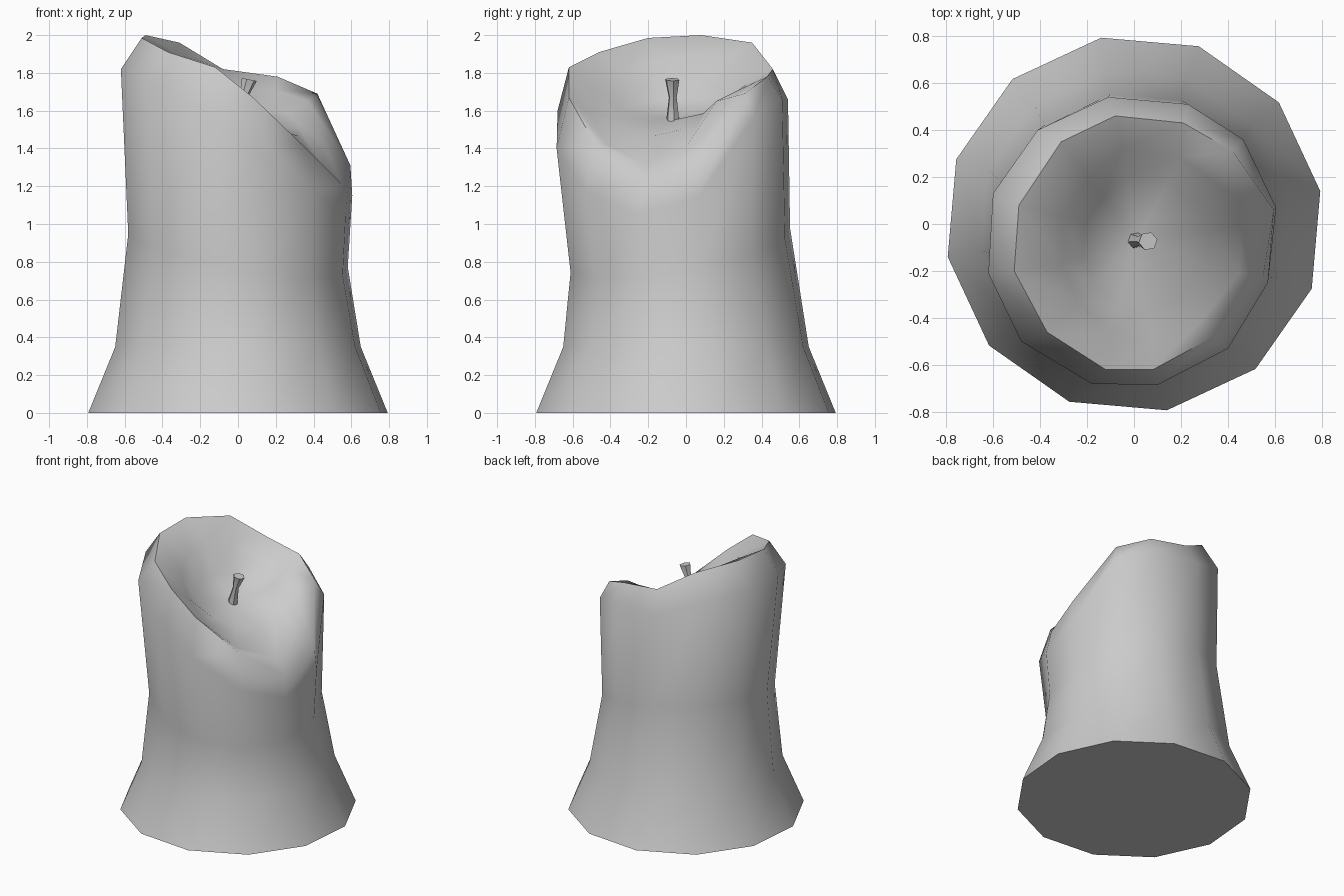
import bpy, bmesh, math
from mathutils import Vector

if "Cube" in bpy.data.objects:
    bpy.data.objects.remove(bpy.data.objects["Cube"])

N = 12


def loft(name, rings, tip=None, angle=60):
    """Skin a list of closed rings; cap the bottom, and cap or fan the top."""
    bm = bmesh.new()
    loops = [[bm.verts.new(p) for p in ring] for ring in rings]
    n = len(loops[0])
    for a, b in zip(loops, loops[1:]):
        for i in range(n):
            j = (i + 1) % n
            bm.faces.new((a[i], a[j], b[j], b[i]))
    bm.faces.new(loops[0][::-1])
    if tip:
        c = bm.verts.new(tip)
        for i in range(n):
            bm.faces.new((loops[-1][i], loops[-1][(i + 1) % n], c))
    else:
        bm.faces.new(loops[-1])
    me = bpy.data.meshes.new(name)
    bm.to_mesh(me)
    bm.free()
    ob = bpy.data.objects.new(name, me)
    bpy.context.collection.objects.link(ob)
    bpy.ops.object.select_all(action='DESELECT')
    ob.select_set(True)
    bpy.context.view_layer.objects.active = ob
    bpy.ops.object.shade_smooth_by_angle(angle=math.radians(angle))
    return ob


def circle(r, z, n=N, cx=0, cy=0, start=10, tilt=(0, 0)):
    pts = []
    for k in range(n):
        a = math.radians(start + 360 * k / n)
        x, y = r * math.cos(a), r * math.sin(a)
        pts.append((cx + x, cy + y, z + tilt[0] * x + tilt[1] * y))
    return pts


# Melted shoulder, crest and inner lip of the candle, counter-clockwise from +x
shoulder = [(.605, .07, 1.15), (.465, .36, 1.57), (.23, .51, 1.66), (-.11, .54, 1.66),
            (-.41, .40, 1.79), (-.60, .13, 1.82), (-.62, -.21, 1.82), (-.48, -.50, 1.75),
            (-.18, -.68, 1.60), (.10, -.685, 1.40), (.40, -.53, 1.17), (.57, -.25, 1.05)]
crest = [(.595, .06, 1.31), (.42, .31, 1.69), (.21, .43, 1.78), (-.08, .46, 1.82),
         (-.31, .35, 1.96), (-.49, .08, 2.0), (-.51, -.20, 1.985), (-.37, -.46, 1.91),
         (-.12, -.62, 1.83), (.08, -.62, 1.67), (.34, -.48, 1.42), (.55, -.22, 1.21)]
lip = [(.46, .00, 1.41), (.37, .16, 1.65), (.20, .28, 1.71), (-.05, .32, 1.74),
       (-.19, .20, 1.86), (-.30, .03, 1.89), (-.31, -.17, 1.87), (-.24, -.33, 1.80),
       (-.10, -.46, 1.71), (.08, -.50, 1.58), (.28, -.42, 1.42), (.45, -.21, 1.31)]

# Wax pool: the lip pulled in towards the wick
pool_mid = Vector((.01, -.07, 1.55))
pool = []
for p in lip:
    d = Vector(p) - pool_mid
    pool.append(pool_mid + Vector((d.x * .7, d.y * .7, d.z * .35)))

loft("candle_body",
     [circle(.805, 0), circle(.66, .35),
      circle(.59, .86, cy=-.03, tilt=(-.18, .17)),
      shoulder, crest, lip, pool], tip=pool_mid)

# Bent wick with a narrow waist
loft("wick",
     [circle(.034, 1.53, 6, .005, -.07), circle(.034, 1.57, 6, .008, -.07),
      circle(.022, 1.67, 6, .03, -.07), circle(.04, 1.765, 6, .06, -.073, tilt=(-.2, 0))],
     angle=40)
